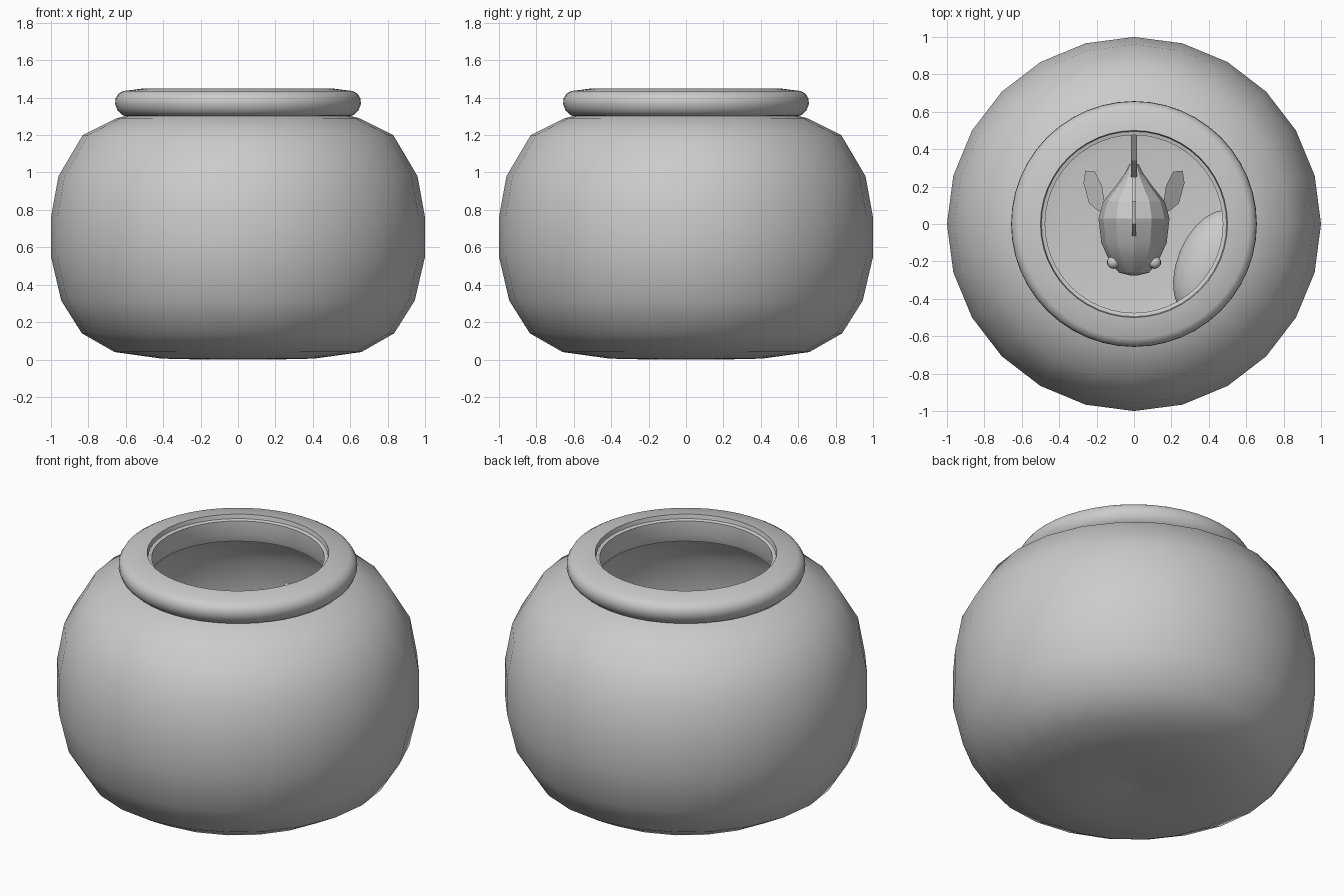
import bpy, bmesh, math
from mathutils import Vector

if "Cube" in bpy.data.objects:
    bpy.data.objects.remove(bpy.data.objects["Cube"])


def make(name, verts, faces, smooth=None):
    me = bpy.data.meshes.new(name)
    me.from_pydata(verts, [], faces)
    bm = bmesh.new()
    bm.from_mesh(me)
    bmesh.ops.remove_doubles(bm, verts=bm.verts, dist=1e-5)
    bmesh.ops.recalc_face_normals(bm, faces=bm.faces)
    bm.to_mesh(me)
    bm.free()
    ob = bpy.data.objects.new(name, me)
    bpy.context.collection.objects.link(ob)
    if smooth:
        bpy.ops.object.select_all(action='DESELECT')
        ob.select_set(True)
        bpy.context.view_layer.objects.active = ob
        bpy.ops.object.shade_smooth_by_angle(angle=math.radians(smooth))
    return ob


def lathe(name, profile, n, closed=False, smooth=40):
    m = len(profile)
    verts = [(r * math.cos(2 * math.pi * i / n), r * math.sin(2 * math.pi * i / n), z)
             for i in range(n) for r, z in profile]
    faces = [(i * m + j, (i + 1) % n * m + j, (i + 1) % n * m + (j + 1) % m, i * m + (j + 1) % m)
             for i in range(n) for j in range(m if closed else m - 1)]
    return make(name, verts, faces, smooth)


def ellipsoid(name, loc, size, rot=0, u=16, v=10):
    bpy.ops.mesh.primitive_uv_sphere_add(segments=u, ring_count=v, location=loc, rotation=(0, 0, rot))
    ob = bpy.context.object
    ob.name = name
    ob.scale = size
    bpy.ops.object.shade_smooth_by_angle(angle=math.radians(60))
    return ob


def fin(name, outline, thick, axis):
    # Thin plate from an outline of 3D points
    off = Vector(axis) * thick / 2
    pts = [Vector(p) for p in outline]
    n = len(pts)
    faces = [tuple(range(n)), tuple(range(2 * n - 1, n - 1, -1))]
    faces += [(i, (i + 1) % n, n + (i + 1) % n, n + i) for i in range(n)]
    return make(name, [p + off for p in pts] + [p - off for p in pts], faces)


# Glass bowl, outer and inner skin
outer = [(0.0, 0.02), (0.06, 0.015), (0.2, 0.0), (0.41, 0.005), (0.66, 0.04), (0.835, 0.14), (0.945, 0.315),
         (1.0, 0.55), (1.0, 0.76), (0.96, 0.98), (0.83, 1.2), (0.65, 1.29), (0.53, 1.32)]
inner = [(0.49, 1.29), (0.64, 1.26), (0.805, 1.18), (0.93, 0.97), (0.97, 0.76), (0.97, 0.55),
         (0.915, 0.325), (0.81, 0.16), (0.65, 0.07), (0.41, 0.04), (0.0, 0.04)]
lathe("glass_bowl", outer + inner, 24, smooth=50)

# Rolled rim
rim = [(0.5, 1.45), (0.615, 1.435), (0.64, 1.42), (0.655, 1.395), (0.657, 1.365), (0.643, 1.33),
       (0.615, 1.305), (0.57, 1.295), (0.49, 1.29), (0.475, 1.34), (0.475, 1.42), (0.495, 1.425)]
lathe("bowl_rim", rim, 48, closed=True, smooth=35)

# Fish body: elliptical rings along y as (y, half width, half height, centre z)
rings = [(-0.275, 0.02, 0.02, 0.70), (-0.26, 0.08, 0.08, 0.70), (-0.2, 0.13, 0.14, 0.71),
         (-0.1, 0.175, 0.2, 0.72), (0.03, 0.19, 0.23, 0.73), (0.12, 0.165, 0.2, 0.74),
         (0.2, 0.1, 0.13, 0.75), (0.27, 0.05, 0.085, 0.76), (0.32, 0.025, 0.07, 0.76)]
N = 12
verts = [(w * math.cos(2 * math.pi * k / N), y, z + h * math.sin(2 * math.pi * k / N))
         for y, w, h, z in rings for k in range(N)]
faces = [(a * N + k, a * N + (k + 1) % N, (a + 1) * N + (k + 1) % N, (a + 1) * N + k)
         for a in range(len(rings) - 1) for k in range(N)]
faces += [tuple(range(N)), tuple(range(len(verts) - N, len(verts)))]
make("fish_body", verts, faces, 20)

# Upright fins
fin("fish_tail", [(0, .22, .8), (0, .34, .98), (0, .48, 1.08), (0, .46, .92), (0, .4, .77),
                  (0, .45, .6), (0, .46, .48), (0, .34, .56), (0, .22, .7)], 0.03, (1, 0, 0))
fin("fish_dorsal_fin", [(0, -.08, .9), (0, 0, 1.04), (0, .12, 1.06), (0, .25, .98),
                        (0, .21, .84), (0, .05, .9)], 0.02, (1, 0, 0))
fin("fish_belly_fin", [(0, .04, .53), (0, .12, .43), (0, .23, .44), (0, .2, .64)], 0.02, (1, 0, 0))

# Paired eyes and side fins
for s, side in ((-1, "left"), (1, "right")):
    ellipsoid("fish_eye_" + side, (s * 0.11, -0.205, 0.77), (0.035, 0.035, 0.035), 0, 10, 8)
    fin("fish_side_fin_" + side,
        [(s * .15, .06, .68), (s * .17, .2, .66), (s * .21, .28, .64), (s * .26, .285, .62),
         (s * .27, .22, .58), (s * .24, .11, .6), (s * .19, .07, .64)][::s], 0.015, (0, 0, 1))

# Pebble on the bowl floor
ellipsoid("pebble", (0.42, -0.22, 0.17), (0.19, 0.31, 0.13), math.radians(-22), 24, 12)
